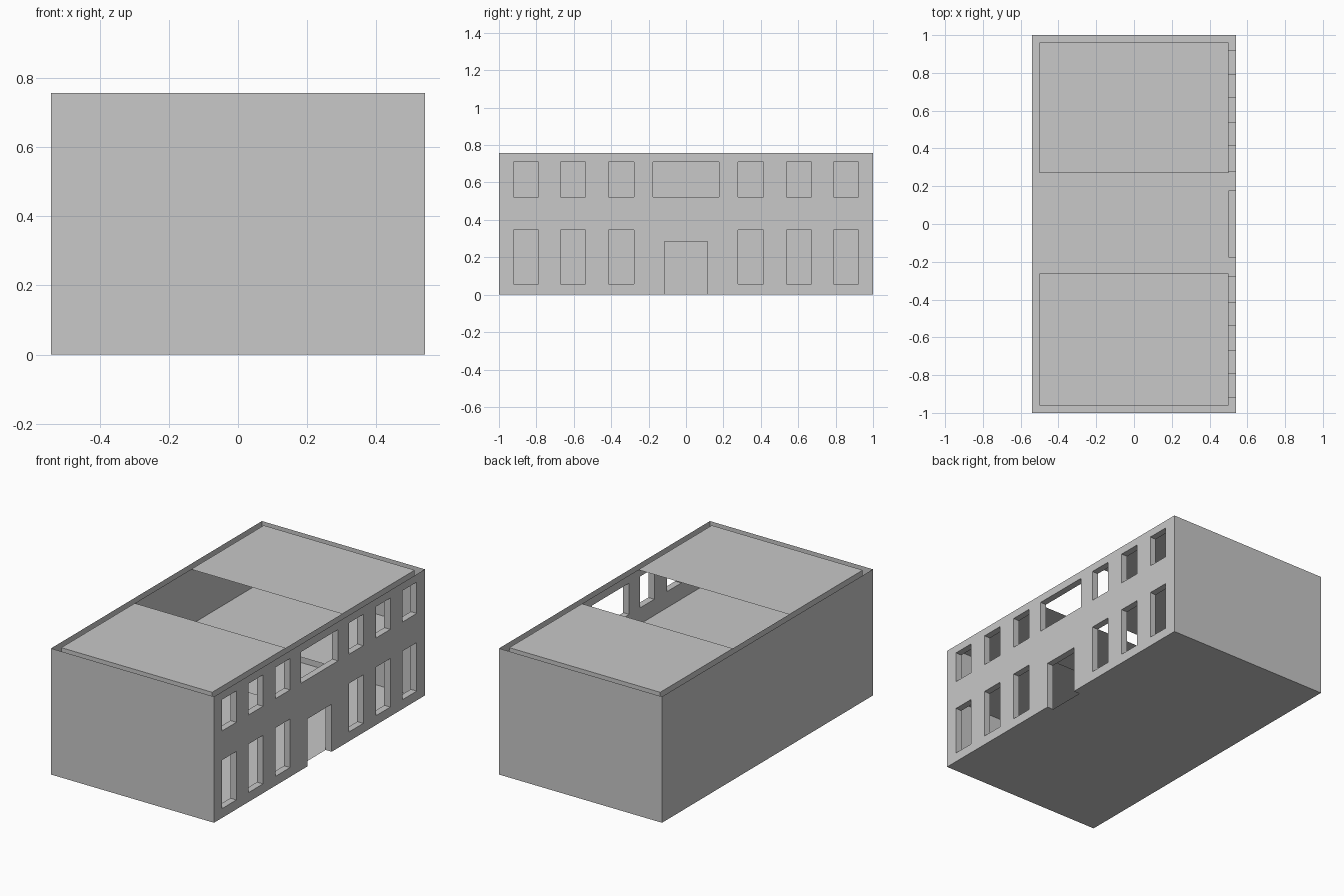
import bpy, bmesh
from mathutils import Matrix, Vector

if "Cube" in bpy.data.objects:
    bpy.data.objects.remove(bpy.data.objects["Cube"])

W, L, H, T = 0.541, 1.0, 0.757, 0.04     # half width, half length, height, wall thickness
IX, IY = W - T, L - T                    # inner half sizes
FLOOR_Z = 0.425                          # upper floor level
GAP_S, GAP_N = -0.263, 0.271             # ends of the central opening

grey = bpy.data.materials.new("plain_grey")
grey.diffuse_color = (0.58, 0.58, 0.58, 1)
grey.use_nodes = True
grey.node_tree.nodes["Principled BSDF"].inputs["Base Color"].default_value = grey.diffuse_color


def make_object(name, bm):
    mesh = bpy.data.meshes.new(name)
    bm.to_mesh(mesh)
    bm.free()
    mesh.materials.append(grey)
    ob = bpy.data.objects.new(name, mesh)
    bpy.context.collection.objects.link(ob)
    return ob


def add_box(bm, x0, x1, y0, y1, z0, z1):
    mat = (Matrix.Translation(Vector((x0 + x1, y0 + y1, z0 + z1)) / 2)
           @ Matrix.Diagonal((x1 - x0, y1 - y0, z1 - z0, 1)))
    bmesh.ops.create_cube(bm, size=1, matrix=mat)


def sheet(name, y0, y1, z):
    bm = bmesh.new()
    corners = [(-IX, y0), (IX, y0), (IX, y1), (-IX, y1)]
    bm.faces.new([bm.verts.new((x, y, z)) for x, y in corners])
    return make_object(name, bm)


# Outer walls
bm = bmesh.new()
add_box(bm, -W, W, -L, L, 0, H)
walls = make_object("outer_walls", bm)

bm = bmesh.new()
add_box(bm, -IX, IX, -IY, IY, -0.2, H + 0.2)
room_cutter = make_object("room_cutter", bm)

# Openings in the facade: door, wide window and two mirrored rows of windows
bm = bmesh.new()
fx0, fx1 = IX - 0.02, W + 0.02
add_box(bm, fx0, fx1, -0.116, 0.116, -0.1, 0.285)
add_box(bm, fx0, fx1, -0.177, 0.177, 0.522, 0.71)
for a, b in ((0.279, 0.415), (0.536, 0.671), (0.788, 0.922)):
    for y0, y1 in ((a, b), (-b, -a)):
        add_box(bm, fx0, fx1, y0, y1, 0.056, 0.347)
        add_box(bm, fx0, fx1, y0, y1, 0.522, 0.71)
opening_cutter = make_object("opening_cutter", bm)

# Cut the walls, bake the result and drop the cutters
for cutter in (room_cutter, opening_cutter):
    cutter.hide_render = True
    mod = walls.modifiers.new(cutter.name, 'BOOLEAN')
    mod.operation = 'DIFFERENCE'
    mod.solver = 'EXACT'
    mod.object = cutter
bpy.context.view_layer.update()
deps = bpy.context.evaluated_depsgraph_get()
baked = bpy.data.meshes.new_from_object(walls.evaluated_get(deps))
walls.modifiers.clear()
walls.data = baked
for cutter in (room_cutter, opening_cutter):
    bpy.data.objects.remove(cutter)

# The wall cavity is open at the top
bm = bmesh.new()
bm.from_mesh(baked)
rim = [f for f in bm.faces if f.calc_center_median().z > H - 0.001]
bmesh.ops.delete(bm, geom=rim, context='FACES')
bm.to_mesh(baked)
bm.free()

# Ground floor, then upper floors and flush roofs on both sides of the opening
sheet("ground_floor", -IY, IY, 0)
for side, y0, y1 in (("south", -IY, GAP_S), ("north", GAP_N, IY)):
    sheet("upper_floor_" + side, y0, y1, FLOOR_Z)
    sheet("roof_" + side, y0, y1, H)
